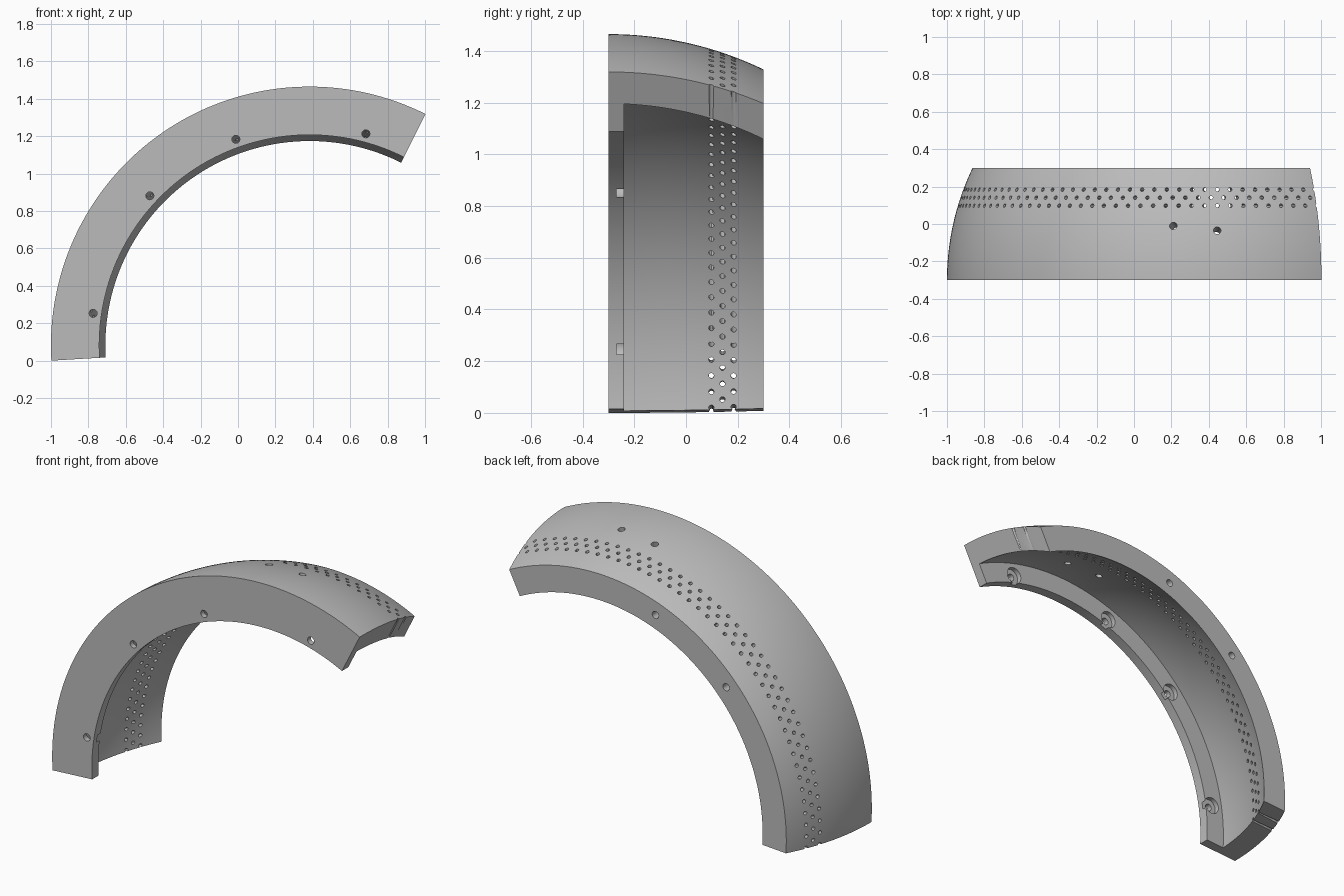
import bpy, bmesh, math
from mathutils import Vector, Matrix

if "Cube" in bpy.data.objects:
    bpy.data.objects.remove(bpy.data.objects["Cube"])

CENTRE = Vector((0.383, -0.3, 0.082))   # common centre of both spherical skins
R_OUT, R_IN, R_LIP = 1.383, 1.246, 1.125
START, END = 63.4, 183.4                # arc in degrees, measured from +x
DEPTH, LIP = 0.6, 0.06

grey = bpy.data.materials.new("light_grey")
grey.use_nodes = True
colour = (0.5, 0.5, 0.5, 1)
grey.diffuse_color = colour
grey.node_tree.nodes["Principled BSDF"].inputs["Base Color"].default_value = colour


def polar(deg, r, y=0.0):
    a = math.radians(deg)
    return CENTRE + Vector((r * math.cos(a), y, r * math.sin(a)))


def make_object(name, bm):
    bmesh.ops.recalc_face_normals(bm, faces=bm.faces[:])
    mesh = bpy.data.meshes.new(name)
    bm.to_mesh(mesh)
    bm.free()
    ob = bpy.data.objects.new(name, mesh)
    bpy.context.collection.objects.link(ob)
    mesh.materials.append(grey)
    return ob


def add_drill(bm, a, b, radius, sides=16):
    axis = b - a
    turn = axis.to_track_quat('Z', 'Y').to_matrix().to_4x4()
    bmesh.ops.create_cone(bm, cap_ends=True, segments=sides, radius1=radius, radius2=radius,
                          depth=axis.length, matrix=Matrix.Translation((a + b) / 2) @ turn)


def skin(radius, y0, y1, n=20):
    ys = [y0 + (y1 - y0) * i / n for i in range(n + 1)]
    return [(math.sqrt(radius ** 2 - y * y), y) for y in ys]


# Arched shell: cross-section with a front lip, swept around the arc
profile = skin(R_OUT, 0, DEPTH) + skin(R_IN, DEPTH, LIP) + [(R_LIP, LIP), (R_LIP, 0)]
bm = bmesh.new()
steps = 120
rings = [[bm.verts.new(polar(START + (END - START) * s / steps, r, y)) for r, y in profile]
         for s in range(steps + 1)]
n = len(profile)
for a, b in zip(rings, rings[1:]):
    for i in range(n):
        j = (i + 1) % n
        bm.faces.new((a[i], a[j], b[j], b[i]))
bm.faces.new(rings[0])
bm.faces.new(rings[-1])
shell = make_object("arched_shell", bm)

# Three staggered rows of slightly skewed perforations
drills = bmesh.new()
for y, first, count in ((0.398, 63, 41), (0.441, 64.5, 40), (0.484, 63, 41)):
    for k in range(count):
        deg = first + 3 * k
        inner = polar(deg, 1.18, y)
        aim = polar(deg + 2.5, 1) - CENTRE
        add_drill(drills, inner - aim * 0.12, inner + aim * 0.25, 0.0102, 12)

# Two larger holes through the top skin
for x, y in ((0.21, -0.01), (0.445, -0.035)):
    rel = Vector((x, y, 0)) - CENTRE
    rel.z = math.sqrt(R_OUT ** 2 - rel.x ** 2 - rel.y ** 2)
    add_drill(drills, CENTRE + rel * 0.85, CENTRE + rel * 1.06, 0.02)

# Screw holes through the lip, and two blind holes in the back rim
screws = (171.6, 136.9, 109.7, 75.1)
for deg in screws:
    add_drill(drills, polar(deg, 1.17, -0.05), polar(deg, 1.17, 0.1), 0.0215)
for deg in screws[1:3]:
    add_drill(drills, polar(deg, 1.17, 0.52), polar(deg, 1.17, 0.65), 0.0215)

# Counterbores behind the lip
bores = bmesh.new()
for deg in screws:
    add_drill(bores, polar(deg, 1.17, 0.032), polar(deg, 1.17, 0.1), 0.05, 32)

cutters = [make_object("hole_cutter", drills), make_object("counterbore_cutter", bores)]
for cutter in cutters:
    cutter.hide_render = True
    mod = shell.modifiers.new(cutter.name, 'BOOLEAN')
    mod.operation = 'DIFFERENCE'
    mod.solver = 'EXACT'
    mod.object = cutter

# Bake the cuts and drop the cutters
bpy.context.view_layer.update()
graph = bpy.context.evaluated_depsgraph_get()
cut_mesh = bpy.data.meshes.new_from_object(shell.evaluated_get(graph))
shell.modifiers.clear()
shell.data = cut_mesh
for cutter in cutters:
    bpy.data.objects.remove(cutter)

bpy.ops.object.select_all(action='DESELECT')
shell.select_set(True)
bpy.context.view_layer.objects.active = shell
bpy.ops.object.shade_smooth_by_angle(angle=math.radians(30))
